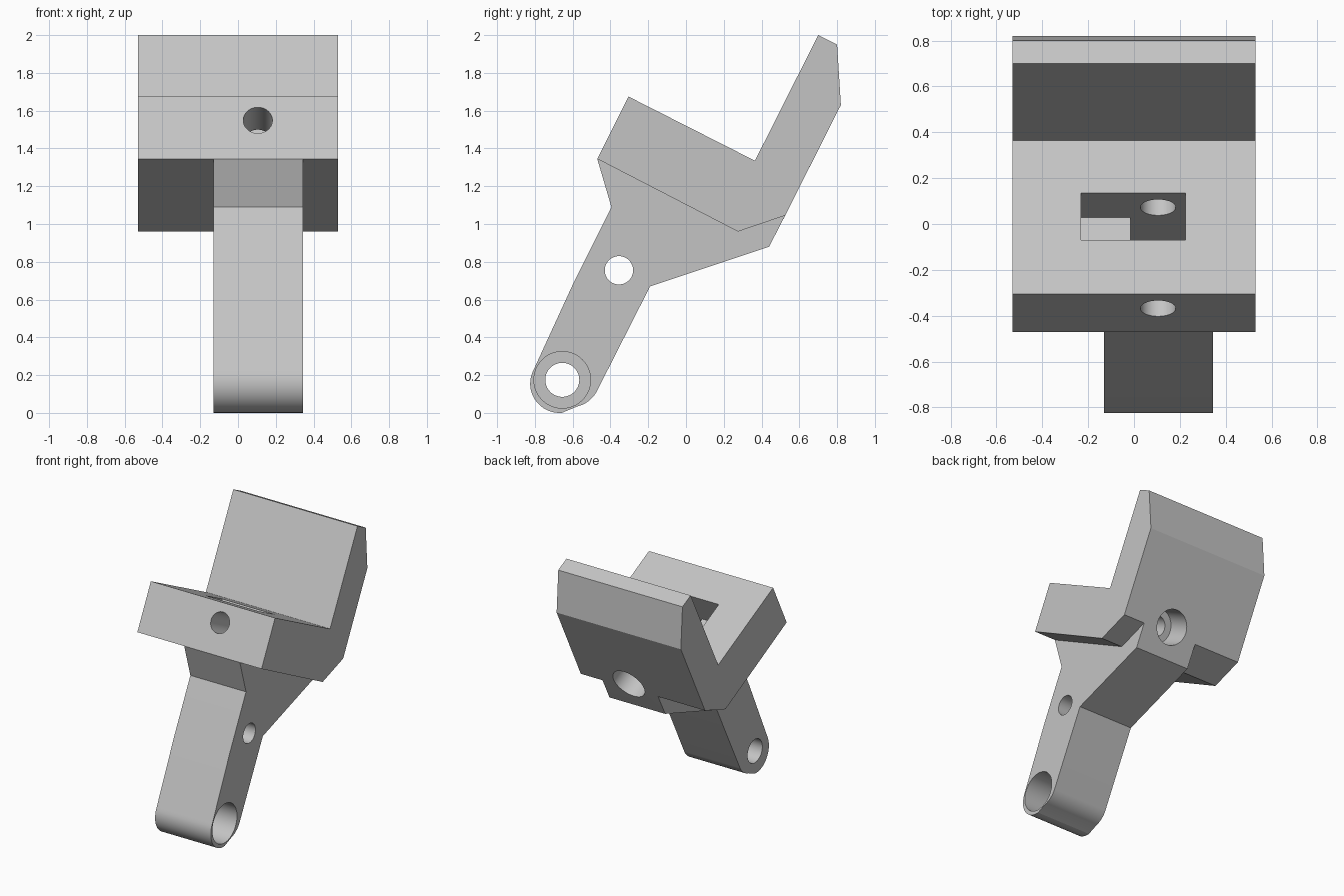
import bpy, bmesh
from math import sin, cos, radians
from mathutils import Vector

cube = bpy.data.objects.get("Cube")
if cube:
    bpy.data.objects.remove(cube, do_unlink=True)

GREY = (0.55, 0.55, 0.55, 1.0)
grey = bpy.data.materials.new("plain grey")
grey.use_nodes = True
grey.diffuse_color = GREY
grey.node_tree.nodes["Principled BSDF"].inputs["Base Color"].default_value = GREY


def add_object(name, bm):
    bmesh.ops.recalc_face_normals(bm, faces=bm.faces)
    mesh = bpy.data.meshes.new(name)
    bm.to_mesh(mesh)
    bm.free()
    mesh.materials.append(grey)
    obj = bpy.data.objects.new(name, mesh)
    bpy.context.collection.objects.link(obj)
    return obj


def prism(name, profile, x0, x1):
    """Extrude a (y, z) profile from x0 to x1."""
    bm = bmesh.new()
    face = bm.faces.new([bm.verts.new((x0, y, z)) for y, z in profile])
    new = bmesh.ops.extrude_face_region(bm, geom=[face])["geom"]
    verts = [v for v in new if isinstance(v, bmesh.types.BMVert)]
    bmesh.ops.translate(bm, vec=(x1 - x0, 0, 0), verts=verts)
    return add_object(name, bm)


def rod(name, start, end, radius):
    """Round cutter between two points."""
    a, b = Vector(start), Vector(end)
    bm = bmesh.new()
    bmesh.ops.create_cone(bm, cap_ends=True, segments=64, radius1=radius,
                          radius2=radius, depth=(b - a).length)
    obj = add_object(name, bm)
    turn = (b - a).to_track_quat('Z', 'Y')
    obj.data.transform(turn.to_matrix().to_4x4())
    obj.location = (a + b) / 2
    return obj


def arc(cy, cz, r, start, end, steps=16):
    angles = [radians(start + (end - start) * i / steps) for i in range(steps + 1)]
    return [(cy + r * cos(t), cz + r * sin(t)) for t in angles]


def combine(target, other, operation):
    bpy.context.view_layer.update()
    mod = target.modifiers.new(operation.lower(), 'BOOLEAN')
    mod.operation, mod.solver, mod.object = operation, 'EXACT', other
    bpy.context.view_layer.objects.active = target
    bpy.ops.object.modifier_apply(modifier=mod.name)
    bpy.data.objects.remove(other, do_unlink=True)


# Wide head: tilted bed with an upright back plate
bracket = prism("clamp_bracket", [
    (-0.47, 1.345), (-0.305, 1.675), (0.365, 1.335), (0.70, 2.0), (0.80, 1.95),
    (0.82, 1.63), (0.525, 1.045), (0.275, 0.96)], -0.53, 0.53)

# Narrow off-centre arm with a rounded foot
ARM_X = (-0.13, 0.345)
foot = arc(-0.67, 0.155, 0.155, 152, 275) + arc(-0.612, 0.188, 0.158, 284, 333)
arm = prism("arm", [(-0.47, 1.345), (-0.395, 1.09), (-0.59, 0.70)] + foot + [
    (-0.19, 0.67), (0.44, 0.88), (0.525, 1.045), (0.275, 0.96)], *ARM_X)
combine(bracket, arm, 'UNION')

# Cross holes through the arm, the foot one counterbored on the left side
for name, y, z, r, x0 in (("arm_hole", -0.355, 0.755, 0.075, -1),
                          ("pivot_hole", -0.655, 0.175, 0.09, -1),
                          ("pivot_bore", -0.655, 0.175, 0.15, ARM_X[1] - 0.25)):
    combine(bracket, rod(name, (x0, y, z), (1, y, z), r), 'DIFFERENCE')

# Sloping bolt hole from the front face, with a wide bore at the back
tilt = radians(26.7)
along = Vector((0, cos(tilt), -sin(tilt)))
up = Vector((0, sin(tilt), cos(tilt)))
entry = Vector((0.105, -0.37, 1.55))
combine(bracket, rod("bolt_hole", entry - along * 0.3, entry + along * 1.3, 0.077), 'DIFFERENCE')
combine(bracket, rod("bolt_bore", entry + along * 0.83, entry + along * 1.3, 0.13), 'DIFFERENCE')

# Stepped pocket sunk into the bed: shallow on one half, deep on the other
near, far = Vector((0, -0.07, 1.556)), Vector((0, 0.135, 1.452))
for name, x0, x1, depth in (("shallow_pocket", -0.23, 0.0, 0.235),
                            ("deep_pocket", -0.015, 0.225, 0.50)):
    corners = (near + up * 0.06, far + up * 0.06, far - up * depth, near - up * depth)
    combine(bracket, prism(name, [c.yz for c in corners], x0, x1), 'DIFFERENCE')

# Smooth the round walls, keep the edges sharp
bpy.ops.object.select_all(action='DESELECT')
bracket.select_set(True)
bpy.context.view_layer.objects.active = bracket
bpy.ops.object.shade_smooth_by_angle(angle=radians(20))
